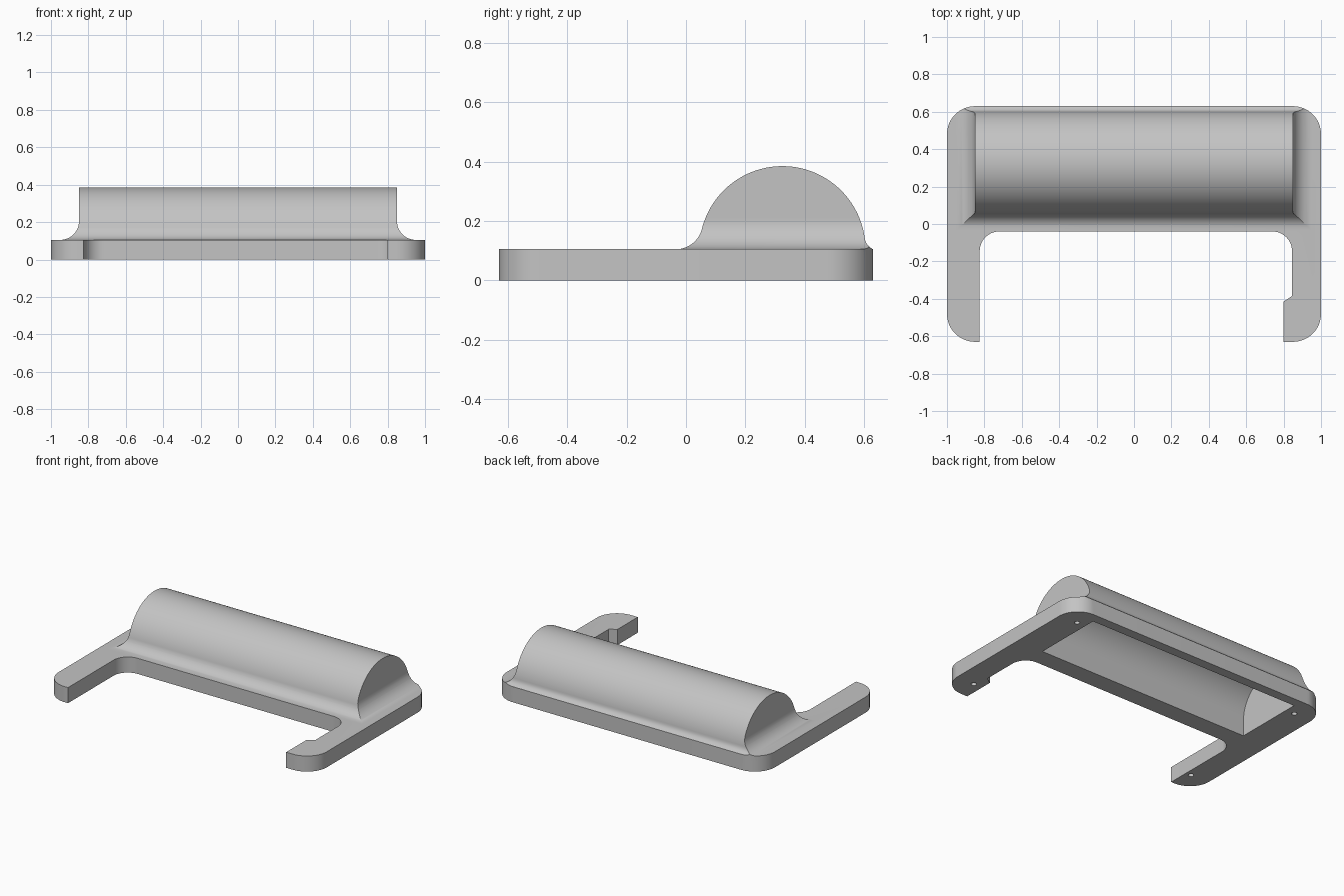
import bpy, bmesh
from math import sin, cos, pi, sqrt, radians

if "Cube" in bpy.data.objects:
    bpy.data.objects.remove(bpy.data.objects["Cube"], do_unlink=True)

DECK = 0.105               # plate thickness
AXIS, RADIUS = 0.325, 0.28  # barrel axis (y) and radius
END, END_FILLET, FRONT_FILLET = 0.85, 0.10, 0.09

grey = bpy.data.materials.new("plain grey")
grey.use_nodes = True
grey.diffuse_color = (0.55, 0.55, 0.55, 1)
grey.node_tree.nodes["Principled BSDF"].inputs["Base Color"].default_value = (0.55, 0.55, 0.55, 1)


def make_object(name, bm):
    bmesh.ops.remove_doubles(bm, verts=bm.verts, dist=1e-5)
    bmesh.ops.recalc_face_normals(bm, faces=bm.faces)
    mesh = bpy.data.meshes.new(name)
    bm.to_mesh(mesh)
    bm.free()
    mesh.materials.append(grey)
    obj = bpy.data.objects.new(name, mesh)
    bpy.context.collection.objects.link(obj)
    return obj


def prism(name, points, offset, direction):
    """Extrude a closed loop of 3D points along one direction."""
    bm = bmesh.new()
    face = bm.faces.new([bm.verts.new(p) for p in points])
    new = bmesh.ops.extrude_face_region(bm, geom=[face])["geom"]
    verts = [g for g in new if isinstance(g, bmesh.types.BMVert)]
    bmesh.ops.translate(bm, verts=verts, vec=[offset * d for d in direction])
    return make_object(name, bm)


def arc(cx, cy, r, start, end, steps=16):
    angles = [radians(start + (end - start) * i / steps) for i in range(steps + 1)]
    return [(cx + r * cos(a), cy + r * sin(a)) for a in angles]


def boolean(target, tool, operation):
    mod = target.modifiers.new(operation.lower(), "BOOLEAN")
    mod.object, mod.operation, mod.solver = tool, operation, "EXACT"
    bpy.context.view_layer.objects.active = target
    bpy.ops.object.modifier_apply(modifier=mod.name)
    bpy.data.objects.remove(tool, do_unlink=True)


# Plate outline: rounded back bar with two arms, the left one hooked
outline = (arc(0.85, 0.48, 0.15, 0, 90) + arc(-0.85, 0.48, 0.15, 90, 180)
           + arc(-0.85, -0.48, 0.15, 180, 270) + [(-0.825, -0.63)]
           + arc(-0.72, -0.145, 0.105, 180, 90) + arc(0.74, -0.145, 0.105, 90, 0)
           + [(0.845, -0.385), (0.80, -0.415), (0.80, -0.63)]
           + arc(0.85, -0.48, 0.15, 270, 360))
outline = [p for i, p in enumerate(outline) if i == 0 or p != outline[i - 1]][:-1]
body = prism("clip_frame", [(x, y, 0) for x, y in outline], DECK, (0, 0, 1))
body.name = "base_with_barrel"
clip = prism("barrel_clip", [(x, y, 0) for x, y in outline], 1, (0, 0, 1))


# Barrel section at height h above the plate: half length, front and back
def half_length(h):
    return END + END_FILLET - sqrt(max(0, END_FILLET**2 - (END_FILLET - min(h, END_FILLET))**2))


def chord(h):
    return sqrt(max(0, RADIUS**2 - h * h))


reach = sqrt((RADIUS + FRONT_FILLET)**2 - FRONT_FILLET**2)
blend_height = FRONT_FILLET * RADIUS / (RADIUS + FRONT_FILLET)


def front(h):
    if h >= blend_height:
        return AXIS - chord(h)
    return AXIS - reach + sqrt(FRONT_FILLET**2 - (FRONT_FILLET - h)**2)


def back(h):
    t = max(0, 1 - h / 0.045)
    if t == 0:
        return AXIS + chord(h)
    return AXIS + chord(0.045) + 0.006 * t + 0.022 * t**3


# Loft rectangles up the barrel, giving mitred fillets at the foot
heights = {END_FILLET * (1 - cos(pi / 2 * i / 16)) for i in range(17)} | {blend_height, 0.045}
heights |= {RADIUS * sin(pi / 2 * i / 40) for i in range(41) if RADIUS * sin(pi / 2 * i / 40) > END_FILLET}
heights = sorted(heights)
levels = [(-0.05, 0)] + [(h, h) for h in heights]
bm = bmesh.new()
rings = []
for z, h in levels:
    x, f, b = half_length(h), front(h), back(h)
    rings.append([bm.verts.new((px, py, DECK + z)) for px, py in ((-x, f), (x, f), (x, b), (-x, b))])
bm.faces.new(rings[0])
for low, high in zip(rings, rings[1:]):
    for i in range(4):
        j = (i + 1) % 4
        bm.faces.new((low[i], low[j], high[j], high[i]))
bmesh.ops.dissolve_degenerate(bm, dist=1e-5, edges=bm.edges)
barrel = make_object("barrel", bm)
boolean(barrel, clip, "INTERSECT")
boolean(body, barrel, "UNION")

# Hollow underside with an arched roof
arch = [(AXIS + 0.24, -0.1)] + arc(AXIS, DECK, 0.24, 0, 180, 48) + [(AXIS - 0.24, -0.1)]
cavity = prism("cavity", [(-0.80, y, z) for y, z in arch], 1.6, (1, 0, 0))
boolean(body, cavity, "DIFFERENCE")

# Blind screw holes in the four corners of the underside
for sx in (-1, 1):
    for sy in (-1, 1):
        ring = arc(sx * 0.865, sy * 0.49, 0.017, 0, 360, 20)[:-1]
        hole = prism("hole", [(x, y, -0.05) for x, y in ring], 0.12, (0, 0, 1))
        boolean(body, hole, "DIFFERENCE")

bpy.ops.object.select_all(action="DESELECT")
body.select_set(True)
bpy.context.view_layer.objects.active = body
bpy.ops.object.shade_smooth_by_angle(angle=radians(25))
